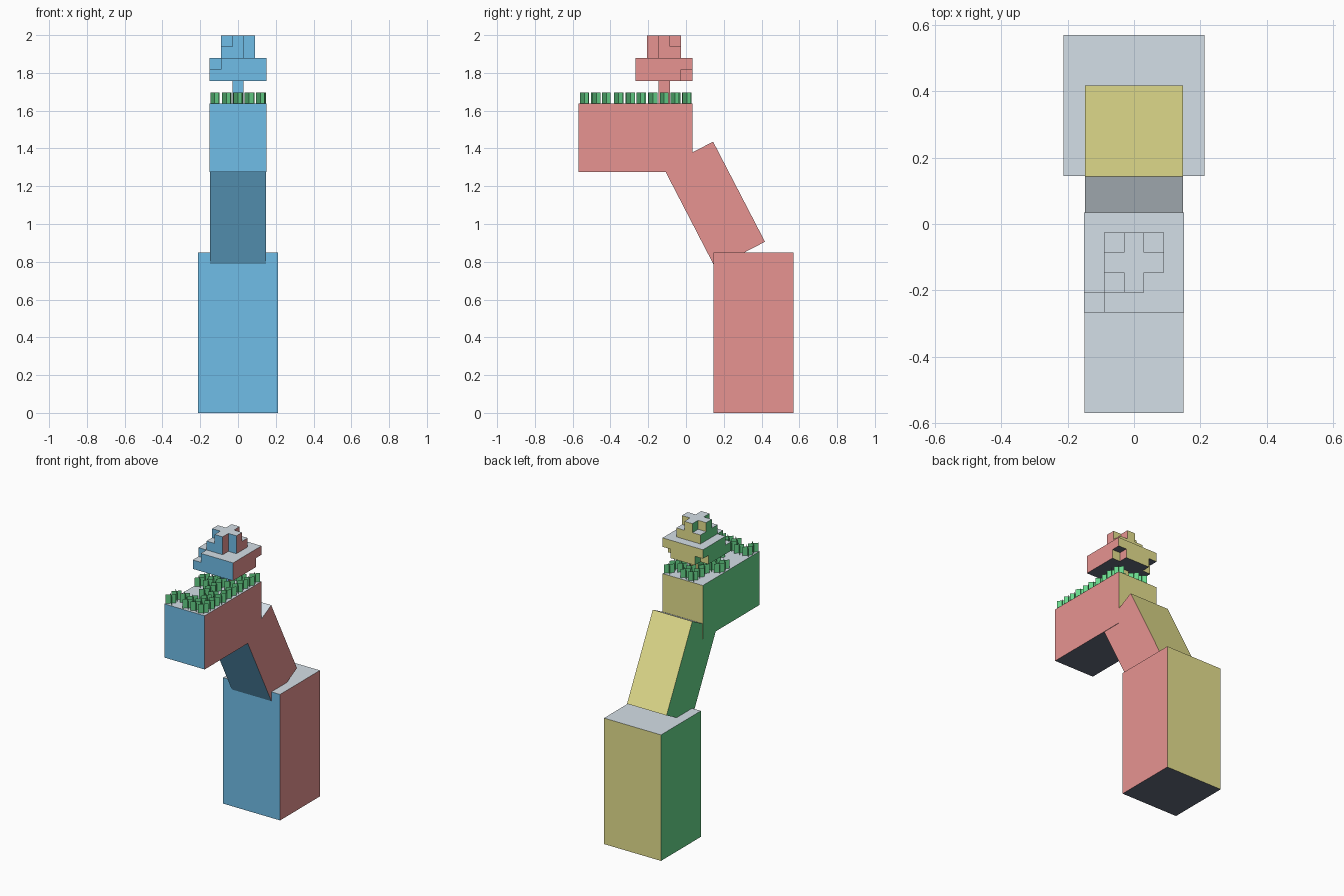
import bpy, bmesh, math, random
from mathutils import Matrix, Vector

if "Cube" in bpy.data.objects:
    bpy.data.objects.remove(bpy.data.objects["Cube"])


def material(name, rgb):
    # sRGB 0-255 to linear
    lin = [((c / 255 + 0.055) / 1.055) ** 2.4 for c in rgb]
    m = bpy.data.materials.new(name)
    m.use_nodes = True
    m.diffuse_color = (*lin, 1)
    m.node_tree.nodes["Principled BSDF"].inputs["Base Color"].default_value = (*lin, 1)
    return m


# One colour for each facing direction: front, left, back, right, top, bottom
GREEN = material("green", (104, 216, 140))
SIDES = [
    (Vector((0, -1, 0)), material("blue", (112, 189, 231))),
    (Vector((1, 0, 0)), material("red", (232, 148, 146))),
    (Vector((0, 1, 0)), material("olive yellow", (229, 224, 142))),
    (Vector((-1, 0, 0)), GREEN),
    (Vector((0, 0, 1)), material("pale grey", (213, 224, 232))),
    (Vector((0, 0, -1)), material("slate", (100, 106, 124))),
]


def make_object(name, bm, mats):
    me = bpy.data.meshes.new(name)
    bm.to_mesh(me)
    bm.free()
    for m in mats:
        me.materials.append(m)
    ob = bpy.data.objects.new(name, me)
    bpy.context.collection.objects.link(ob)


def paint_by_direction(bm):
    bm.normal_update()
    for f in bm.faces:
        f.material_index = max(range(6), key=lambda i: f.normal.dot(SIDES[i][0]))


def box(name, size, centre, tilt=0.0):
    bm = bmesh.new()
    bmesh.ops.create_cube(bm, size=1, matrix=Matrix.Translation(centre)
                          @ Matrix.Rotation(tilt, 4, 'X') @ Matrix.Diagonal((*size, 1)))
    paint_by_direction(bm)
    make_object(name, bm, [m for _, m in SIDES])


# Arm: base, tilted middle, overhanging top
box("base", (0.425, 0.425, 0.85), (0, 0.3575, 0.425))
box("tilted_arm", (0.295, 0.297, 0.597), (0, 0.149, 1.1025), math.radians(27.4))
box("upper_block", (0.3, 0.605, 0.362), (0, -0.2675, 1.456))

# Block tree: cells counted from the trunk axis
U = 0.0603
TREE_Y, GROUND = -0.116, 1.637


def layer(r, z, missing):
    return {(x, y, z) for x in range(-r, r + 1) for y in range(-r, r + 1)} - {(x, y, z) for x, y in missing}


def voxels(name, cells):
    bm = bmesh.new()
    for c in cells:
        for n, _ in SIDES:
            if tuple(int(a + b) for a, b in zip(c, n)) in cells:
                continue
            side = Vector((n.y, n.z, n.x))
            up = n.cross(side)
            mid = Vector(c) + n * 0.5
            quad = [mid + (side * a + up * b) * 0.5 for a, b in ((-1, -1), (1, -1), (1, 1), (-1, 1))]
            bm.faces.new([bm.verts.new((p.x * U, p.y * U + TREE_Y, (p.z + 0.5) * U + GROUND)) for p in quad])
    bmesh.ops.remove_doubles(bm, verts=bm.verts, dist=1e-5)
    paint_by_direction(bm)
    # join coplanar cells into large flat faces
    bmesh.ops.dissolve_limit(bm, angle_limit=0.01, verts=bm.verts, edges=bm.edges)
    make_object(name, bm, [m for _, m in SIDES])


voxels("tree_trunk", {(0, 0, 0), (0, 0, 1)})
voxels("tree_leaves",
       layer(2, 2, [(2, 2), (-2, 2)]) | layer(2, 3, [(-2, -2)])
       | layer(1, 4, [(1, -1)]) | layer(1, 5, [(1, -1), (1, 1), (-1, 1), (-1, -1)]))

# Grass: crossed upright blades, scattered over most cells
random.seed(4)
bm = bmesh.new()
for i in range(-2, 3):
    for j in range(10):
        x, y = i * U, -0.538 + j * U
        if random.random() > 0.7 or (i == 0 and abs(y - TREE_Y) < U / 2):
            continue
        p = Vector((x + random.uniform(-0.004, 0.004), y + random.uniform(-0.004, 0.004), GROUND))
        top = Vector((0, 0, 0.06))
        for turn in (45, 135):
            d = Vector((math.cos(math.radians(turn)), math.sin(math.radians(turn)), 0)) * 0.032
            bm.faces.new([bm.verts.new(v) for v in (p - d, p + d, p + d + top, p - d + top)])
make_object("grass", bm, [GREEN])
